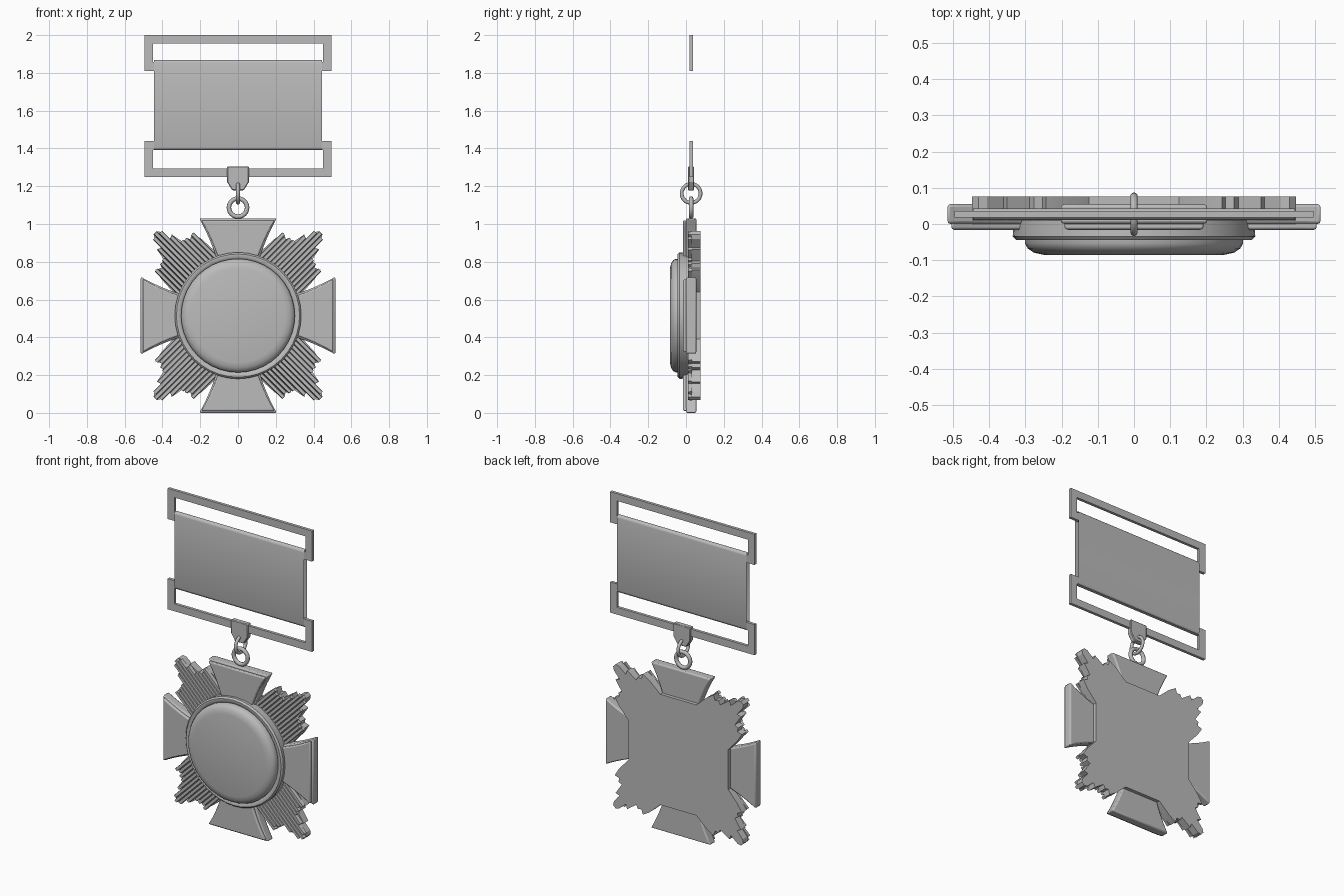
import bpy, bmesh, math
from mathutils import Matrix, Vector

cube = bpy.data.objects.get("Cube")
if cube:
    bpy.data.objects.remove(cube, do_unlink=True)

GREY = (0.5, 0.5, 0.5, 1)
mat = bpy.data.materials.new("medal grey")
mat.use_nodes = True
mat.diffuse_color = GREY
mat.node_tree.nodes["Principled BSDF"].inputs["Base Color"].default_value = GREY

CZ = 0.515     # height of the medal centre
MID = 0.027    # depth of the suspension plane


def finish(bm, name, angle=30, bevel=0, segments=2):
    bmesh.ops.recalc_face_normals(bm, faces=bm.faces)
    mesh = bpy.data.meshes.new(name)
    bm.to_mesh(mesh)
    bm.free()
    mesh.materials.append(mat)
    obj = bpy.data.objects.new(name, mesh)
    bpy.context.collection.objects.link(obj)
    if bevel:
        mod = obj.modifiers.new("soft edge", "BEVEL")
        mod.width, mod.segments, mod.limit_method = bevel, segments, "ANGLE"
        mod.angle_limit = math.radians(35)
    bpy.ops.object.select_all(action="DESELECT")
    obj.select_set(True)
    bpy.context.view_layer.objects.active = obj
    bpy.ops.object.shade_smooth_by_angle(angle=math.radians(angle))
    return obj


def prism(bm, outline, y0, y1):
    """Extrude an (x, z) outline from depth y0 to y1."""
    face = bm.faces.new([bm.verts.new((x, y0, z)) for x, z in outline])
    new = bmesh.ops.extrude_face_region(bm, geom=[face])["geom"]
    bmesh.ops.translate(bm, vec=(0, y1 - y0, 0),
                        verts=[v for v in new if isinstance(v, bmesh.types.BMVert)])


def turned(points, degrees):
    """Rotate (x, z) points and move them to the medal centre."""
    rot = Matrix.Rotation(math.radians(degrees), 2)
    return [(p.x, p.y + CZ) for p in (rot @ Vector(q) for q in points)]


# Central disc: stepped rim and domed face, turned around the y axis
bm = bmesh.new()
profile = [(0, 0.07), (0.328, 0.07), (0.333, 0.0), (0.335, -0.034), (0.326, -0.044),
           (0.311, -0.044), (0.301, -0.036), (0.301, -0.054), (0.294, -0.067),
           (0.277, -0.079), (0.25, -0.085), (0, -0.085)]
verts = [bm.verts.new((r, y, CZ)) for r, y in profile]
edges = [bm.edges.new(pair) for pair in zip(verts, verts[1:])]
bmesh.ops.spin(bm, geom=verts + edges, cent=(0, 0, CZ), axis=(0, 1, 0),
               angle=math.tau, steps=40, use_duplicate=False)
bmesh.ops.remove_doubles(bm, verts=bm.verts, dist=1e-4)
finish(bm, "centre_disc", 40)


# Four flared cross arms, each a body with a raised front panel
def arm_outline(inset):
    side = []
    for i in range(7):
        t = i / 6
        side.append((0.11 + 0.065 * t + 0.03 * t * t - inset, 0.29 + (0.225 - inset) * t))
    return side + [(-x, z) for x, z in reversed(side)]


for i, label in enumerate(("top", "right", "bottom", "left")):
    bm = bmesh.new()
    prism(bm, turned(arm_outline(0), -90 * i if label in ("top", "bottom") else 90 * i), 0, 0.055)
    finish(bm, label + "_arm", 40, 0.008)
    bm = bmesh.new()
    prism(bm, turned(arm_outline(0.011), -90 * i if label in ("top", "bottom") else 90 * i), -0.016, 0.01)
    finish(bm, label + "_arm_panel", 40, 0.007)

# Sunburst backing plate: stepped lobes on the diagonals
lobe = [(0.33, 0.155), (0.425, 0.15), (0.48, 0.137), (0.465, 0.108), (0.485, 0.095),
        (0.478, 0.07), (0.552, 0.056), (0.54, 0.03), (0.60, 0.025), (0.62, 0.012)]
lobe = [(u, -v) for u, v in lobe] + [(u, v) for u, v in reversed(lobe)]
bm = bmesh.new()
outline = []
for i in range(4):
    outline += turned(lobe, 45 + 90 * i)
prism(bm, outline, 0.03, 0.076)
finish(bm, "sunburst_plate", 20)


# Parallel ridged rays lying on each lobe
def ray_length(v):
    half = lobe[len(lobe) // 2:]
    for (u0, v0), (u1, v1) in zip(half, half[1:]):
        if v0 <= v <= v1:
            return u0 + (u1 - u0) * (v - v0) / (v1 - v0)
    return half[0][0]


bm = bmesh.new()
pitch = 0.0225
for quarter in range(4):
    for k in range(-6, 7):
        v, end = k * pitch, ray_length(abs(k * pitch)) - 0.002
        rings = []
        for u in (0.25, end):
            section = [(v - 0.011, 0.031), (v - 0.008, 0.010), (v + 0.008, 0.010), (v + 0.011, 0.031)]
            ring = []
            for w, y in section:
                x, z = turned([(u, w)], 45 + 90 * quarter)[0]
                ring.append(bm.verts.new((x, y, z)))
            rings.append(ring)
        a, b = rings
        bm.faces.new(a)
        bm.faces.new(b)
        for j in range(4):
            n = (j + 1) % 4
            bm.faces.new((a[j], a[n], b[n], b[j]))
finish(bm, "sunburst_rays", 20)

# Two rectangular frames holding the ribbon
def bar(bm, x0, x1, z0, z1):
    prism(bm, [(x0, z0), (x1, z0), (x1, z1), (x0, z1)], MID - 0.009, MID + 0.009)


for name, outer, flip in (("upper_frame", 2.0, -1), ("lower_frame", 1.25, 1)):
    bm = bmesh.new()
    z = [outer + flip * d for d in (0, 0.045, 0.142, 0.19)]
    for a, b in ((0, 1), (2, 3)):
        bar(bm, -0.45, 0.45, *sorted((z[a], z[b])))
    for s in (-1, 1):
        bar(bm, *sorted((s * 0.45, s * 0.495)), *sorted((z[0], z[3])))
    finish(bm, name)

# Ribbon: one open-ended loop wrapped around both frames
bm = bmesh.new()
loop = []
for centre, start in ((1.853, 0), (1.407, 180)):
    for i in range(7):
        a = math.radians(start + 30 * i)
        loop.append((MID + 0.016 * math.cos(a), centre + 0.016 * math.sin(a)))
rows = [[bm.verts.new((x, y, z)) for y, z in loop] for x in (-0.445, 0.445)]
for j in range(len(loop)):
    n = (j + 1) % len(loop)
    bm.faces.new((rows[0][j], rows[0][n], rows[1][n], rows[1][j]))
finish(bm, "ribbon", 60)

# Hanger tab folded over the lower frame
bm = bmesh.new()
half = [(0.03, 1.178), (0.058, 1.222), (0.058, 1.305)]
prism(bm, half + [(-x, z) for x, z in reversed(half)], MID - 0.016, MID + 0.016)
finish(bm, "hanger_tab", 30, 0.004, 1)


# Two interlocked rings
def torus(name, z, radius, tube, rotation):
    bpy.ops.mesh.primitive_torus_add(major_radius=radius, minor_radius=tube, major_segments=32,
                                     minor_segments=10, location=(0, MID, z), rotation=rotation)
    obj = bpy.context.object
    obj.name = name
    obj.data.materials.append(mat)
    bpy.ops.object.shade_smooth()


torus("hanger_ring", 1.162, 0.05, 0.010, (0, math.pi / 2, 0))
torus("medal_ring", 1.087, 0.048, 0.012, (math.pi / 2, 0, 0))
